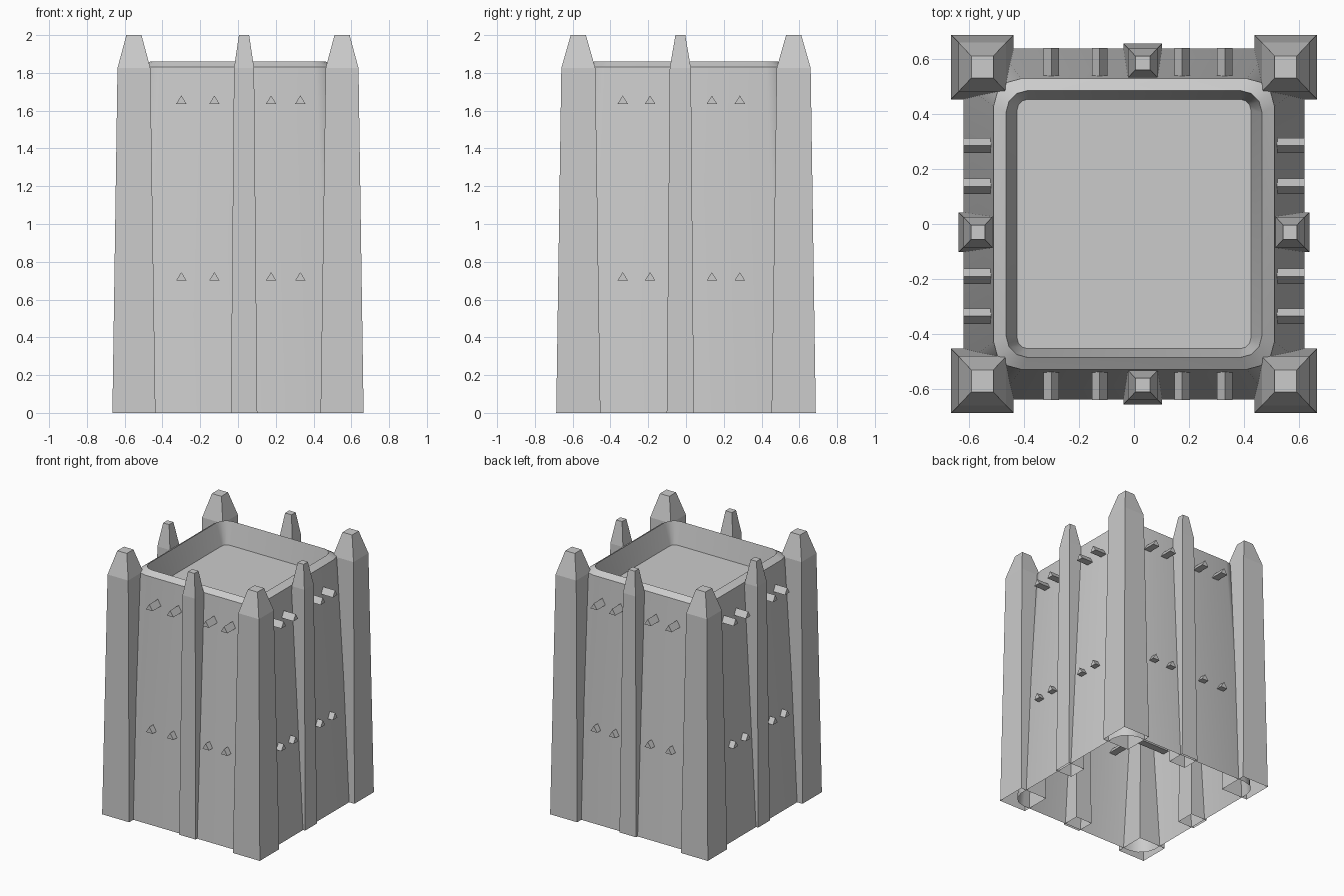
import bpy, bmesh, math

cube = bpy.data.objects.get("Cube")
if cube:
    bpy.data.objects.remove(cube, do_unlink=True)

stone = bpy.data.materials.new("stone_grey")
stone.use_nodes = True
GREY = (0.6, 0.6, 0.6, 1)
stone.diffuse_color = GREY
stone.node_tree.nodes["Principled BSDF"].inputs["Base Color"].default_value = GREY


def loft(name, rings, cap_start=False, cap_end=True, smooth=False):
    """Bridge matching rings of points into one object."""
    bm = bmesh.new()
    loops = [[bm.verts.new(p) for p in ring] for ring in rings]
    for a, b in zip(loops, loops[1:]):
        for i in range(len(a)):
            j = (i + 1) % len(a)
            bm.faces.new((a[i], a[j], b[j], b[i]))
    if cap_start:
        bm.faces.new(loops[0][::-1])
    if cap_end:
        bm.faces.new(loops[-1])
    mesh = bpy.data.meshes.new(name)
    bm.to_mesh(mesh)
    bm.free()
    mesh.materials.append(stone)
    obj = bpy.data.objects.new(name, mesh)
    bpy.context.collection.objects.link(obj)
    if smooth:
        bpy.ops.object.select_all(action='DESELECT')
        obj.select_set(True)
        bpy.context.view_layer.objects.active = obj
        bpy.ops.object.shade_smooth_by_angle(angle=math.radians(40))
    return obj


def rounded_ring(hx, hy, radius, z, segments=3):
    points = []
    for quarter, (sx, sy) in enumerate([(1, 1), (-1, 1), (-1, -1), (1, -1)]):
        for k in range(segments + 1):
            a = (quarter + k / segments) * math.pi / 2
            points.append((sx * (hx - radius) + radius * math.cos(a),
                           sy * (hy - radius) + radius * math.sin(a), z))
    return points


def box_ring(cx, cy, hx, hy, z):
    return [(cx + sx * hx, cy + sy * hy, z)
            for sx, sy in [(1, 1), (-1, 1), (-1, -1), (1, -1)]]


def post(name, cx, cy, base, shoulder, tip):
    """Tapered post with a blunt pointed top, open underneath."""
    sizes = [(base, 0), (shoulder, 1.825), (tip, 2)]
    loft(name, [box_ring(cx, cy, h[0], h[1], z) for h, z in sizes])


# Tapered hollow body with bevelled rim and sunken roof
loft("tower_body", [
    rounded_ring(0.62, 0.637, 0.13, 0),
    rounded_ring(0.51, 0.528, 0.10, 1.83),
    rounded_ring(0.465, 0.485, 0.08, 1.86),
    rounded_ring(0.425, 0.453, 0.04, 1.69),
], smooth=True)

# Corner posts
for sx, side in [(1, "left"), (-1, "right")]:
    for sy, end in [(-1, "front"), (1, "back")]:
        post(f"{end}_{side}_corner_post", sx * 0.551, sy * 0.57,
             (0.114, 0.117), (0.087, 0.09), (0.04, 0.04))

# Middle posts, one per wall
for s, end, side in [(-1, "front", "right"), (1, "back", "left")]:
    post(f"{end}_middle_post", 0.032, s * 0.585,
         (0.07, 0.07), (0.053, 0.053), (0.027, 0.025))
    post(f"{side}_middle_post", s * 0.567, -0.03,
         (0.07, 0.072), (0.053, 0.056), (0.025, 0.026))

# Triangular beams running through the walls
for z, row in [(0.70, "lower"), (1.635, "upper")]:
    profile = [(-0.028, z), (0.028, z), (0, z + 0.045)]
    for n, x in enumerate([-0.30, -0.125, 0.175, 0.33]):
        loft(f"{row}_long_beam_{n + 1}",
             [[(x + w, y, h) for w, h in profile] for y in (0.64, -0.64)], True)
    for n, y in enumerate([-0.335, -0.19, 0.137, 0.285]):
        loft(f"{row}_cross_beam_{n + 1}",
             [[(x, y + w, h) for w, h in profile] for x in (-0.62, 0.62)], True)
